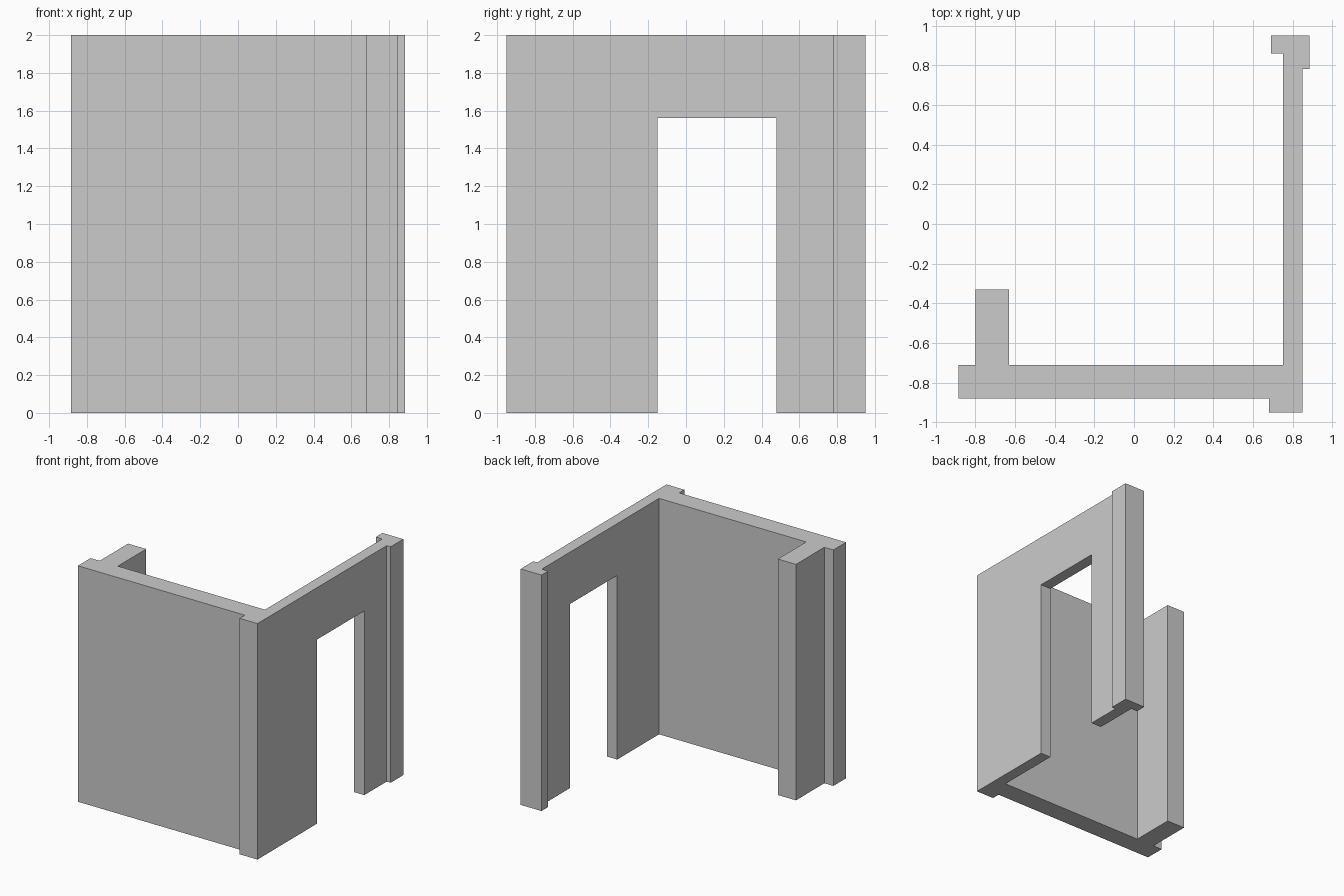
import bpy, bmesh

if "Cube" in bpy.data.objects:
    bpy.data.objects.remove(bpy.data.objects["Cube"])

HEIGHT = 2.0


def prism(name, outline, z0, z1):
    """Extrude a counter-clockwise floor outline from z0 up to z1."""
    bm = bmesh.new()
    base = bm.faces.new([bm.verts.new((x, y, z0)) for x, y in outline])
    top = bmesh.ops.extrude_face_region(bm, geom=[base], use_keep_orig=True)
    moved = [v for v in top["geom"] if isinstance(v, bmesh.types.BMVert)]
    bmesh.ops.translate(bm, vec=(0, 0, z1 - z0), verts=moved)
    bmesh.ops.recalc_face_normals(bm, faces=bm.faces)
    mesh = bpy.data.meshes.new(name)
    bm.to_mesh(mesh)
    bm.free()
    obj = bpy.data.objects.new(name, mesh)
    bpy.context.collection.objects.link(obj)
    return obj


# Floor plan: front wall, stub return, side wall and its two end piers
plan = [
    (-0.885, -0.88), (0.68, -0.88),                   # front wall, outer face
    (0.68, -0.95), (0.848, -0.95),                    # corner pier
    (0.848, 0.78), (0.885, 0.78), (0.885, 0.95),      # back pier
    (0.69, 0.95), (0.69, 0.86), (0.75, 0.86),
    (0.75, -0.71), (-0.63, -0.71),                    # inner faces
    (-0.63, -0.33), (-0.80, -0.33), (-0.80, -0.71),   # stub return
    (-0.885, -0.71),
]
walls = prism("corner_walls", plan, 0, HEIGHT)

# Doorway through the side wall
doorway = prism("doorway_cutter",
                [(0.6, -0.15), (1.0, -0.15), (1.0, 0.48), (0.6, 0.48)], -0.2, 1.56)
doorway.hide_render = True
doorway.display_type = 'WIRE'
cut = walls.modifiers.new("doorway", 'BOOLEAN')
cut.operation = 'DIFFERENCE'
cut.solver = 'EXACT'
cut.object = doorway
